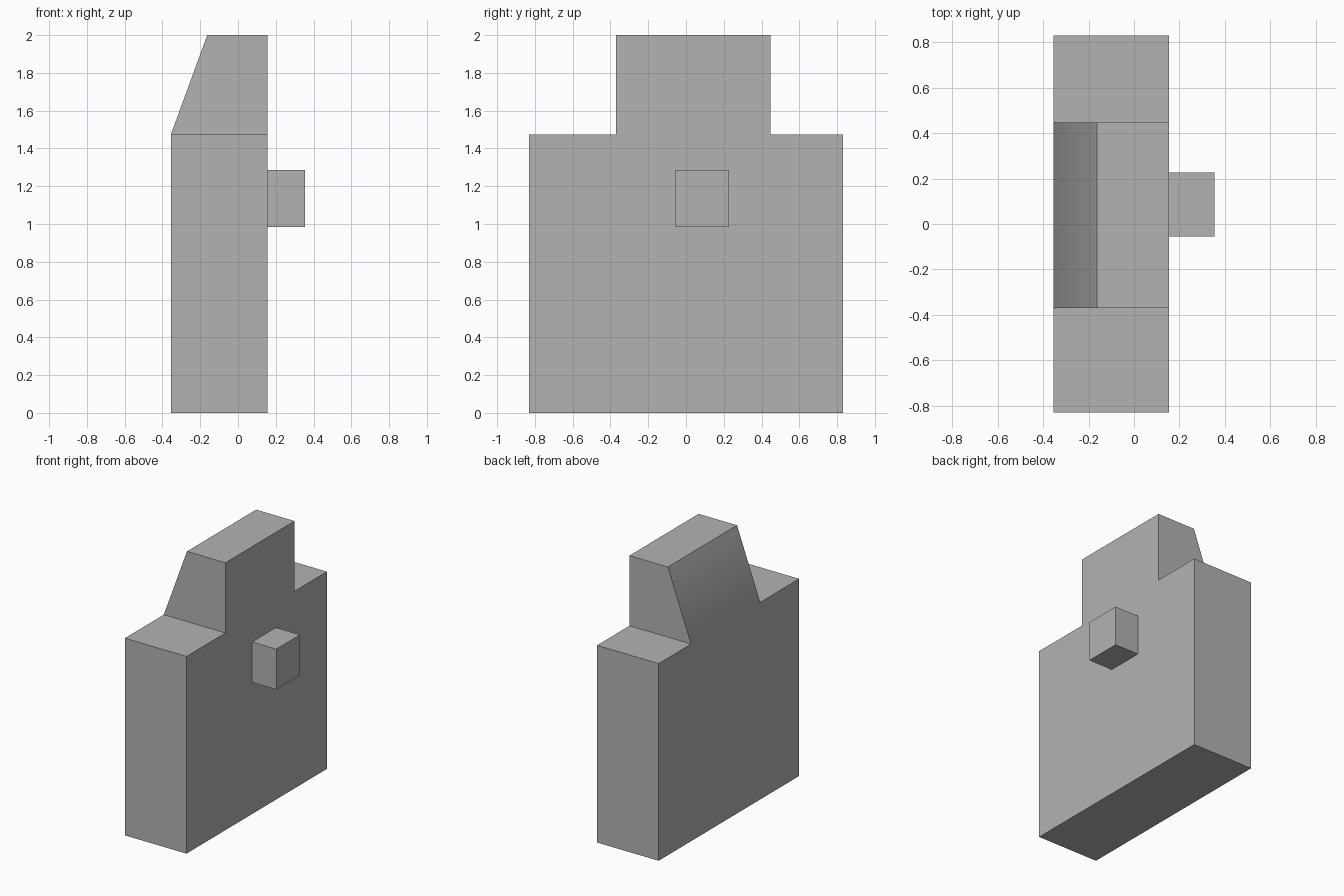
import bpy
import bmesh
import math
from mathutils import Vector

cube = bpy.data.objects.get("Cube")
if cube:
    bpy.data.objects.remove(cube, do_unlink=True)

# Single grey material
grey = bpy.data.materials.new("plain grey")
grey.use_nodes = True
colour = (0.45, 0.45, 0.45, 1)
grey.diffuse_color = colour
grey.node_tree.nodes["Principled BSDF"].inputs["Base Color"].default_value = colour

LEFT, RIGHT = -0.355, 0.155
SHOULDER, TOP = 1.475, 2.0
NECK_FRONT, NECK_BACK = -0.37, 0.447
HALF_DEPTH = 0.83


def add_object(name, bm):
    bmesh.ops.recalc_face_normals(bm, faces=bm.faces)
    mesh = bpy.data.meshes.new(name)
    bm.to_mesh(mesh)
    bm.free()
    mesh.materials.append(grey)
    obj = bpy.data.objects.new(name, mesh)
    bpy.context.collection.objects.link(obj)
    return obj


# Stepped slab: side silhouette extruded across its thickness
bm = bmesh.new()
outline = [(-HALF_DEPTH, 0), (HALF_DEPTH, 0), (HALF_DEPTH, SHOULDER),
           (NECK_BACK, SHOULDER), (NECK_BACK, TOP), (NECK_FRONT, TOP),
           (NECK_FRONT, SHOULDER), (-HALF_DEPTH, SHOULDER)]
verts = [bm.verts.new((LEFT, y, z)) for y, z in outline]
side = bm.faces.new(verts)
far = bmesh.ops.extrude_face_region(bm, geom=[side], use_keep_orig=True)["geom"]
bmesh.ops.translate(bm, vec=Vector((RIGHT - LEFT, 0, 0)),
                    verts=[g for g in far if isinstance(g, bmesh.types.BMVert)])

# Slope the upper part of the side inward from the shoulder line
bmesh.utils.face_split(side, verts[3], verts[6])
for v in (verts[4], verts[5]):
    v.co.x = -0.163
body = add_object("stepped_body", bm)

# Smooth the shallow crease, keep the corners sharp
bpy.ops.object.select_all(action="DESELECT")
body.select_set(True)
bpy.context.view_layer.objects.active = body
bpy.ops.object.shade_smooth_by_angle(angle=math.radians(30))

# Block standing out from the flat side
bm = bmesh.new()
bmesh.ops.create_cube(bm, size=1)
bmesh.ops.scale(bm, vec=Vector((0.2, 0.281, 0.302)), verts=bm.verts)
bmesh.ops.translate(bm, vec=Vector((0.255, 0.086, 1.136)), verts=bm.verts)
add_object("side_block", bm)
